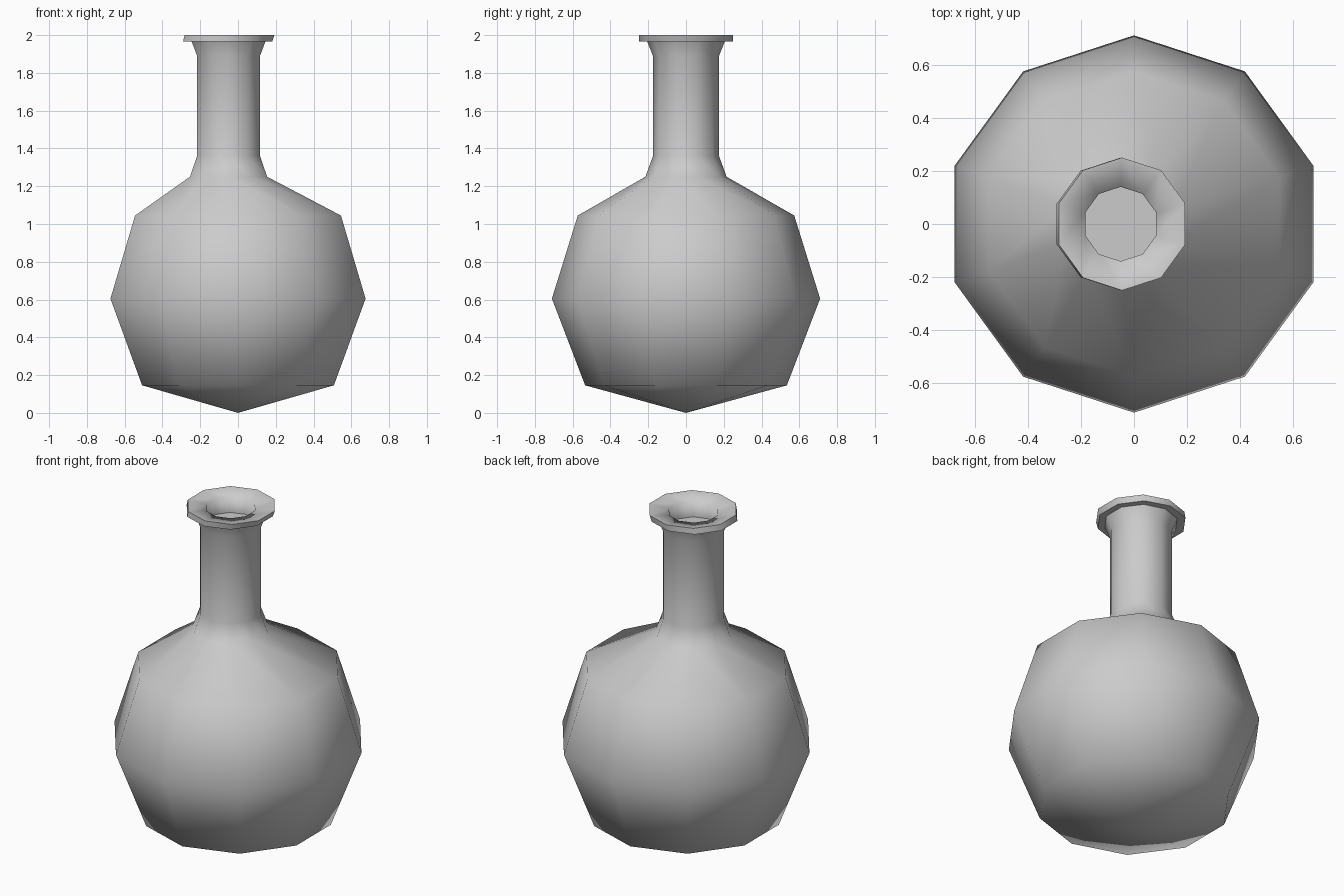
import bpy, bmesh
from math import sin, cos, pi

cube = bpy.data.objects.get("Cube")
if cube:
    bpy.data.objects.remove(cube)

SIDES = 10
NECK_X = -0.05

grey = bpy.data.materials.new("pale_grey")
grey.use_nodes = True
colour = (0.6, 0.6, 0.6, 1)
grey.diffuse_color = colour
grey.node_tree.nodes["Principled BSDF"].inputs["Base Color"].default_value = colour

# Rings of the flask from bottom to lip, then inside: centre x, radius, height, sharp edge
rings = [
    (0, 0.534, 0.146, False),
    (0, 0.71, 0.605, False),
    (0, 0.573, 1.045, False),
    (NECK_X, 0.215, 1.25, False),
    (NECK_X, 0.175, 1.36, False),
    (NECK_X, 0.175, 1.89, False),
    (NECK_X, 0.205, 1.965, True),
    (NECK_X - 0.005, 0.248, 1.965, True),
    (NECK_X + 0.005, 0.25, 2.0, True),
    (NECK_X, 0.14, 1.985, False),
    (NECK_X, 0.14, 1.89, True),
]

bm = bmesh.new()


def add_ring(x, radius, z):
    return [bm.verts.new((x + radius * sin(2 * pi * i / SIDES),
                          radius * cos(2 * pi * i / SIDES), z)) for i in range(SIDES)]


loops = [add_ring(x, r, z) for x, r, z, _ in rings]
pole = bm.verts.new((0, 0, 0))
for i in range(SIDES):
    j = (i + 1) % SIDES
    bm.faces.new((pole, loops[0][i], loops[0][j]))
    for low, high in zip(loops, loops[1:]):
        bm.faces.new((low[i], high[i], high[j], low[j]))

# Flat floor inside the mouth
bm.faces.new(loops[-1])
bmesh.ops.recalc_face_normals(bm, faces=bm.faces)

# Smooth body with crisp lip edges
for face in bm.faces:
    face.smooth = True
for loop, ring in zip(loops, rings):
    if ring[3]:
        for i in range(SIDES):
            bm.edges.get((loop[i], loop[(i + 1) % SIDES])).smooth = False

mesh = bpy.data.meshes.new("flask")
bm.to_mesh(mesh)
bm.free()
mesh.materials.append(grey)
flask = bpy.data.objects.new("flask", mesh)
bpy.context.collection.objects.link(flask)
